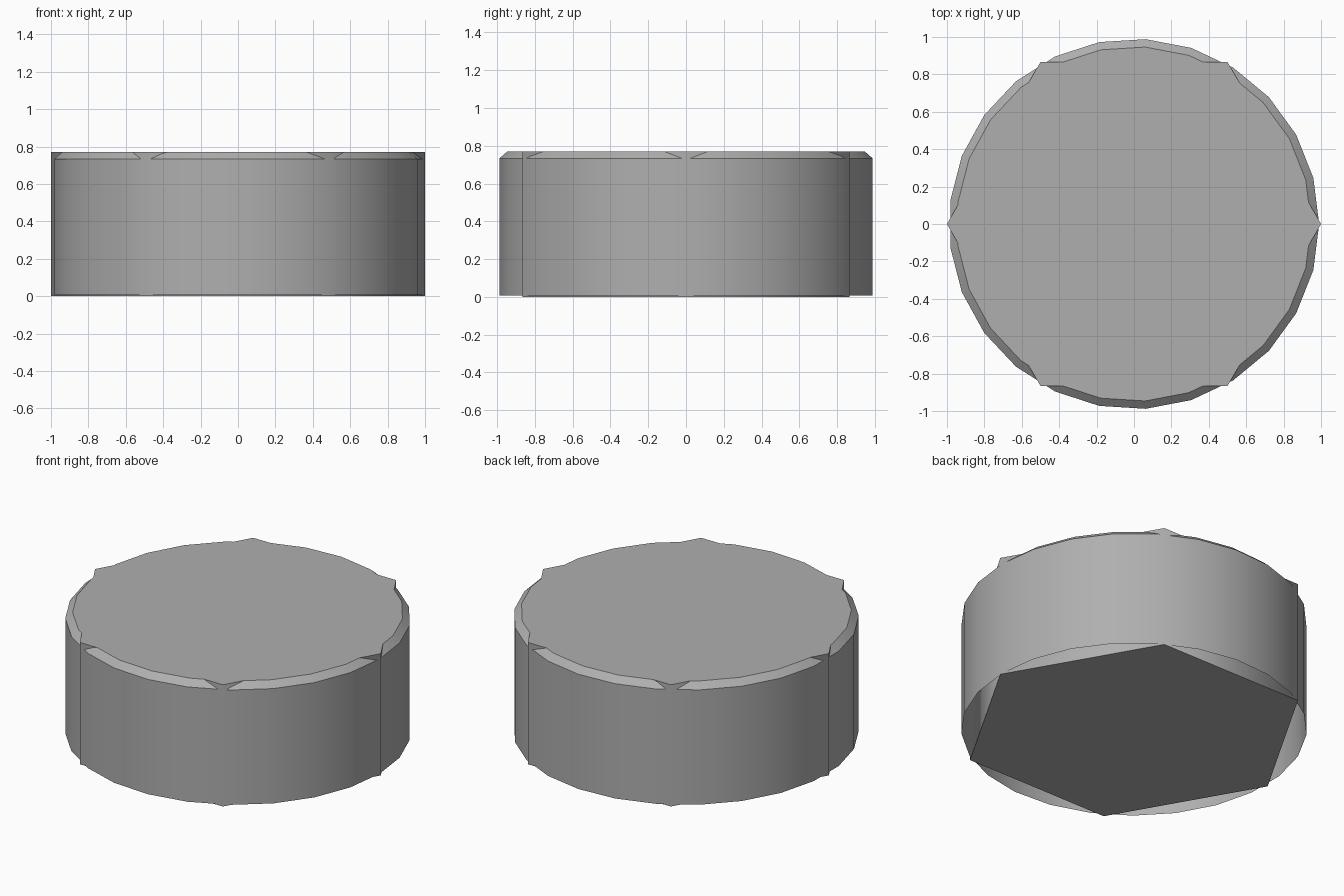
import bpy, bmesh, math

if "Cube" in bpy.data.objects:
    bpy.data.objects.remove(bpy.data.objects["Cube"])

HEIGHT = 0.77

# Dark grey metal
grey = bpy.data.materials.new("dark_grey")
grey.diffuse_color = (0.43, 0.43, 0.43, 1.0)
grey.use_nodes = True
grey.node_tree.nodes["Principled BSDF"].inputs["Base Color"].default_value = grey.diffuse_color


def lofted(name, sides, levels, cap_bottom, smooth_angle):
    """Stack of regular polygon rings (radius, z), capped on top."""
    bm = bmesh.new()
    rings = []
    for radius, z in levels:
        rings.append([bm.verts.new((radius * math.cos(2 * math.pi * i / sides),
                                    radius * math.sin(2 * math.pi * i / sides), z))
                      for i in range(sides)])
    for low, high in zip(rings, rings[1:]):
        for i in range(sides):
            j = (i + 1) % sides
            bm.faces.new((low[i], low[j], high[j], high[i]))
    bm.faces.new(rings[-1])
    if cap_bottom:
        bm.faces.new(rings[0][::-1])
    mesh = bpy.data.meshes.new(name)
    bm.to_mesh(mesh)
    bm.free()
    mesh.materials.append(grey)
    obj = bpy.data.objects.new(name, mesh)
    bpy.context.collection.objects.link(obj)
    bpy.ops.object.select_all(action='DESELECT')
    obj.select_set(True)
    bpy.context.view_layer.objects.active = obj
    bpy.ops.object.shade_smooth_by_angle(angle=math.radians(smooth_angle))
    return obj


# Hexagonal core whose softly shaded corners poke just through the round shell
lofted("hex_core", 6, [(1.0, 0.0), (1.0, HEIGHT)], True, 65)

# Round shell with chamfered top rim, open underneath
lofted("round_shell", 25,
       [(0.99, 0.007), (0.99, HEIGHT - 0.037), (0.948, HEIGHT)], False, 30)
